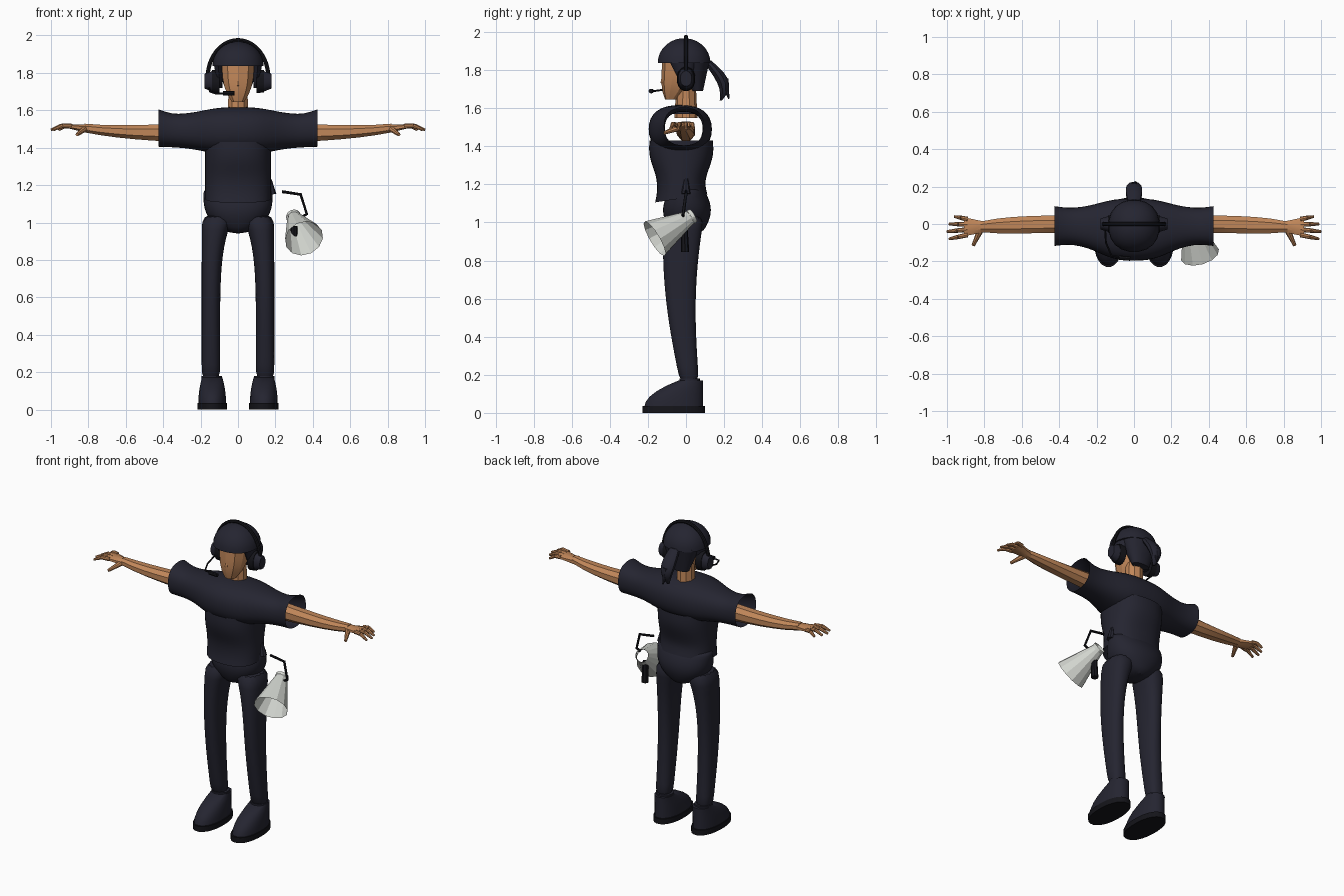
import bpy, bmesh, math
from math import sin, cos, pi
from mathutils import Vector, Matrix

if "Cube" in bpy.data.objects:
    bpy.data.objects.remove(bpy.data.objects["Cube"])


def material(name, red, green, blue):
    mat = bpy.data.materials.new(name)
    mat.use_nodes = True
    colour = (red, green, blue, 1)
    mat.diffuse_color = colour
    mat.node_tree.nodes["Principled BSDF"].inputs["Base Color"].default_value = colour
    return mat


navy = material("dark navy", .018, .018, .03)
black = material("black", .007, .007, .01)
skin = material("warm skin", .53, .24, .1)
pale = material("pale grey", .64, .66, .62)


def steps(count):
    """Even fractions from zero to one."""
    return [i / count for i in range(count + 1)]


def finish(obj, mat, angle, subdiv=0):
    obj.data.materials.append(mat)
    bpy.ops.object.select_all(action="DESELECT")
    bpy.context.view_layer.objects.active = obj
    obj.select_set(True)
    if subdiv:
        modifier = obj.modifiers.new("rounding", "SUBSURF")
        modifier.levels = modifier.render_levels = subdiv
    if angle:
        bpy.ops.object.shade_smooth_by_angle(angle=math.radians(angle))
    return obj


def add_mesh(name, bm, mat, angle, subdiv=0):
    bmesh.ops.recalc_face_normals(bm, faces=bm.faces)
    mesh = bpy.data.meshes.new(name)
    bm.to_mesh(mesh)
    bm.free()
    obj = bpy.data.objects.new(name, mesh)
    bpy.context.collection.objects.link(obj)
    return finish(obj, mat, angle, subdiv)


def loft(name, mat, rings, axis="z", sides=16, power=2.2, caps=True, angle=40, subdiv=0):
    """Skin over superellipse rings (x, y, z, radius_u, radius_v) facing an axis."""
    u, v = {"x": (1, 2), "z": (0, 1)}[axis]
    bm = bmesh.new()
    loops = []
    for x, y, z, radius_u, radius_v in rings:
        loop = []
        for i in range(sides):
            turn = math.tau * (i + .5) / sides
            c, s = cos(turn), sin(turn)
            point = Vector((x, y, z))
            point[u] += radius_u * math.copysign(abs(c) ** (2 / power), c)
            point[v] += radius_v * math.copysign(abs(s) ** (2 / power), s)
            loop.append(bm.verts.new(point))
        loops.append(loop)
    for low, high in zip(loops, loops[1:]):
        for i in range(sides):
            bm.faces.new((low[i - 1], low[i], high[i], high[i - 1]))
    if caps:
        bm.faces.new(loops[0])
        bm.faces.new(loops[-1])
    return add_mesh(name, bm, mat, angle, subdiv)


def rod(name, mat, start, end, start_radius, end_radius, sides=8, caps=True, angle=30):
    """Tapered cylinder between two points."""
    start, end = Vector(start), Vector(end)
    along = end - start
    place = Matrix.Translation((start + end) / 2) @ along.to_track_quat("Z", "Y").to_matrix().to_4x4()
    bm = bmesh.new()
    bmesh.ops.create_cone(bm, cap_ends=caps, segments=sides, radius1=start_radius,
                          radius2=end_radius, depth=along.length, matrix=place)
    return add_mesh(name, bm, mat, angle)


def wire(name, mat, points, radius):
    """Round wire through points, turned into a mesh."""
    curve = bpy.data.curves.new(name, "CURVE")
    curve.dimensions = "3D"
    curve.bevel_depth, curve.bevel_resolution, curve.use_fill_caps = radius, 2, True
    spline = curve.splines.new("POLY")
    spline.points.add(len(points) - 1)
    for target, point in zip(spline.points, points):
        target.co = (*point, 1)
    obj = bpy.data.objects.new(name, curve)
    bpy.context.collection.objects.link(obj)
    bpy.ops.object.select_all(action="DESELECT")
    bpy.context.view_layer.objects.active = obj
    obj.select_set(True)
    bpy.ops.object.convert(target="MESH")
    finish(bpy.context.object, mat, 40)


# Shirt: open sleeve-to-sleeve tube, swelling at the chest and flaring at the cuffs
shoulder_rings = []
for t in steps(12):
    x = .85 * (t - .5)
    chest = 1 / (1 + (x / .2) ** 4)
    flare = max(0, abs(x) - .35) * .2
    shoulder_rings.append((x, -.01 - .02 * chest, 1.49 + flare,
                           .09 + .08 * chest + flare, .085 + .045 * chest + flare))
loft("shirt_shoulders", navy, shoulder_rings, "x", power=2.4, caps=False, subdiv=1)

# Shirt waist with a tilted hem
waist = loft("shirt_waist", navy, [
    (0, -.025, 1.13 + .3 * t, .18, .14 + .03 * t * t - .015 * sin(2 * pi * t)) for t in steps(6)],
    power=2.4, caps=False, subdiv=1)
for vertex in waist.data.vertices:
    if vertex.co.z < 1.2:
        vertex.co.z += .15 * vertex.co.y
loft("shirt_collar", navy, [(0, -.01, 1.57, .12, .1), (0, -.01, 1.61, .07, .06)], caps=False)
rod("shirt_knot", navy, (.18, 0, 1.15), (.17, 0, 1.23), .025, .01)

# Trousers
loft("hips", navy, [
    (0, .005, .94 + .25 * t, .19 - .15 * (1 - t) ** 4, .08 + .05 * sin(pi * t)) for t in steps(7)], subdiv=1)

for side, word in ((1, "left"), (-1, "right")):
    loft(word + "_leg", navy, [
        (side * (.145 - .04 * t ** 6), .02 - .05 * sin(.8 * pi * t), .15 + .9 * t,
         .05 + .04 * t ** 6, .05 + .06 * t) for t in steps(10)], power=2.4, subdiv=1)
    rod(word + "_trouser_cuff", navy, (side * .14, .02, .16), (side * .14, .02, .18), .054, .054, sides=16)

    # Shoe with sole and laces
    loft(word + "_sole", black, [(side * .137, -.065, z, .08, .165) for z in (0, .035)], sides=24)
    shoe_rings = []
    for t in steps(5):
        length = .155 - .09 * t * t
        shoe_rings.append((side * .138, .09 - length, .03 + .14 * t, .075 - .02 * t * t, length))
    loft(word + "_shoe", navy, shoe_rings, sides=24)
    for t in steps(2):
        y, z = -.06 - .06 * t, .155 - .03 * t
        wire(word + "_lace", black, [(side * (.14 + offset), y, z - abs(offset) / 4)
                                     for offset in (-.03, 0, .03)], .006)

    # Bare arm and palm
    loft(word + "_arm", skin, [
        (side * (.3 + .52 * t), -.015 * t * t, 1.48 + .025 * t ** 3,
         .05 - .02 * t ** 5, .055 - .03 * t) for t in steps(6)], "x", sides=8, angle=25)
    loft(word + "_palm", skin, [
        (side * (.8 + .11 * t), -.015, 1.5 + .015 * t, .03 + .025 * t, .024 - .012 * t)
        for t in steps(2)], "x", sides=8, angle=25)

    # Four fanned, drooping fingers and a thumb
    for i in range(4):
        root = Vector((side * .89, .026 - .028 * i, 1.515))
        tip = Vector((side * (.96 + .04 * sin(pi * i / 4)), .04 - .04 * i, 1.495))
        knuckle = (root + tip) / 2 + Vector((0, 0, .012))
        rod(word + "_finger_base", skin, root, knuckle, .013, .012)
        rod(word + "_finger_tip", skin, knuckle, tip, .012, .007)
    rod(word + "_thumb", skin, (side * .82, -.03, 1.5), (side * .86, -.115, 1.47), .018, .009)

    # Hair lock and headphone cup
    loft(word + "_side_hair", navy, [
        (side * (.095 + .012 * t), -.02 * t, 1.72 + .13 * t, .012 + .012 * t, .02 + .05 * t)
        for t in steps(2)], sides=10)
    for part, mat, inner, outer, wide, narrow in (
            ("_ear_cushion", black, .1, .14, .065, .06), ("_ear_cup", navy, .14, .178, .055, .04)):
        loft(word + part, mat, [(side * inner, 0, 1.755, .75 * wide, wide),
                                (side * outer, 0, 1.755, .75 * narrow, narrow)], "x")

# Neck and head, narrowing to the chin
rod("neck", skin, (0, 0, 1.55), (0, 0, 1.72), .06, .052, sides=10, angle=25)
loft("head", skin, [
    (0, -.03 - .05 * (1 - t) ** 2, 1.645 + .22 * t,
     .09 - .055 * (1 - t) ** 3, .095 - .065 * (1 - t) ** 3) for t in steps(5)], sides=10, angle=25)
rod("nose", skin, (0, -.122, 1.73), (0, -.115, 1.79), .013, .006, sides=6, angle=0)

# Hair: domed cap, nape and ponytail
cap_turns = [.47 * pi * t for t in steps(7)]
loft("hair_cap", navy, [(0, -.01, 1.838 + .13 * sin(turn), .138 * cos(turn), .14 * cos(turn))
                        for turn in cap_turns], sides=20)
loft("back_hair", navy, [
    (0, .06 - .02 * t, 1.69 + .16 * t, .06 + .06 * t, .03 + .055 * t) for t in steps(3)])
tail_rings = []
for t in steps(7):
    radius = .008 + .037 * sin(pi * (.2 + .8 * t))
    tail_rings.append((0, .11 + .09 * sin(.7 * pi * t), 1.85 - .21 * t, radius, .75 * radius))
loft("ponytail", navy, tail_rings, sides=10)
rod("ponytail_wisp", navy, (0, .2, 1.75), (.01, .225, 1.65), .025, .004)

# Headset band, boom and microphone
wire("headband", black, [(.163 * cos(pi * t), 0, 1.77 + .205 * sin(pi * t)) for t in steps(24)], .011)
wire("mic_boom", black, [(-.155, -.02, 1.72), (-.15, -.1, 1.7), (-.12, -.17, 1.69), (-.05, -.18, 1.69)], .005)
rod("microphone", black, (-.08, -.18, 1.69), (-.02, -.185, 1.69), .012, .012)

# Megaphone: open faceted horn pointing forward, down and outward
throat, mouth = Vector((.3, .02, 1.025)), Vector((.353, -.165, .915))
back = (throat - mouth).normalized() * .02
rod("megaphone_horn", pale, throat, mouth, .038, .105, sides=12, caps=False, angle=0)
rod("megaphone_mouthpiece", pale, throat + back, throat, .04, .04, sides=12, caps=False)
rod("megaphone_grip", black, (.3, -.005, .845), (.3, -.01, .98), .022, .018)
wire("megaphone_strap", black, [(.235, 0, 1.165), (.335, 0, 1.15), (.368, -.015, 1.045), (.34, -.015, 1.03)], .008)
